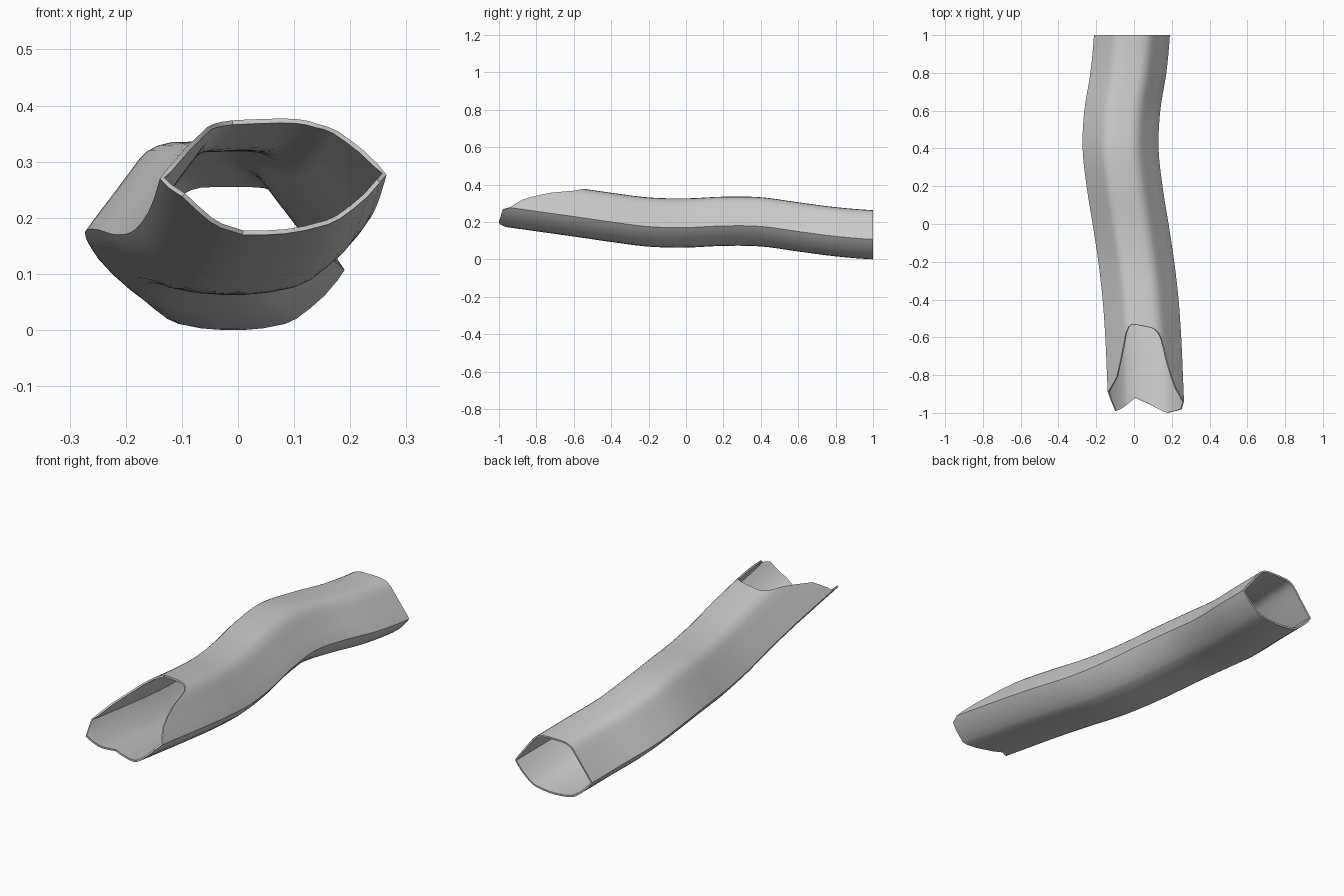
import bpy, bmesh

# Path: (y, centre x, floor z) from front to back
PATH = [(-1.2, .072, .206), (-1, .066, .178), (-.8, .058, .15), (-.6, .049, .122),
        (-.4, .035, .093), (-.2, .012, .068), (0, -.018, .063), (.2, -.05, .072),
        (.4, -.071, .069), (.6, -.062, .042), (.8, -.03, .016), (1, -.011, 0), (1.2, -.005, -.004)]

# Section, counter-clockwise: (x offset, height, y where the torn front rim begins)
SECTION = [(.201, .107, -.94), (.186, .13, -.915), (.162, .161, -.87), (.142, .187, -.81),
           (.121, .215, -.73), (.106, .234, -.65), (.094, .245, -.60), (.078, .255, -.57),
           (.058, .261, -.553), (.03, .263, -.545), (-.02, .263, -.535), (-.055, .262, -.53),
           (-.075, .257, -.545), (-.092, .248, -.58), (-.106, .234, -.64), (-.126, .207, -.72),
           (-.15, .175, -.81), (-.186, .128, -.87), (-.201, .107, -.89),
           (-.188, .086, -.93), (-.165, .061, -.99), (-.14, .039, -.98), (-.115, .02, -.965),
           (-.095, .011, -.95), (-.055, .003, -.92), (-.015, 0, -.94), (.02, 0, -.955),
           (.055, .003, -.975), (.095, .011, -.995), (.115, .02, -1.0), (.14, .039, -.993),
           (.165, .061, -.988), (.188, .088, -.98)]
RINGS = 48


def path_at(y):
    """Smooth (Catmull-Rom) centre x and floor z at a given y."""
    k = min(max(int((y + 1.2) / .2 + 1e-6), 1), len(PATH) - 3)
    t = (y - PATH[k][0]) / .2
    out = []
    for c in (1, 2):
        a, b, d, e = (PATH[k + n][c] for n in (-1, 0, 1, 2))
        out.append(.5 * (2 * b + (d - a) * t + (2 * a - 5 * b + 4 * d - e) * t * t
                         + (3 * b - a - 3 * d + e) * t ** 3))
    return out


# Winding tunnel skin
bm = bmesh.new()
cols = []
for sx, sz, y0 in SECTION:
    col = []
    for j in range(RINGS + 1):
        y = y0 + (1 - y0) * j / RINGS
        cx, cz = path_at(y)
        col.append(bm.verts.new((cx + sx, y, cz + sz)))
    cols.append(col)
for i, a in enumerate(cols):
    b = cols[(i + 1) % len(cols)]
    for j in range(RINGS):
        bm.faces.new((a[j], a[j + 1], b[j + 1], b[j]))
mesh = bpy.data.meshes.new("tunnel_shell")
bm.to_mesh(mesh)
bm.free()
shell = bpy.data.objects.new("tunnel_shell", mesh)
bpy.context.collection.objects.link(shell)

# Wall thickness, inward
bpy.context.view_layer.objects.active = shell
shell.select_set(True)
wall = shell.modifiers.new("wall", 'SOLIDIFY')
wall.thickness = .008
wall.offset = -1
bpy.ops.object.modifier_apply(modifier="wall")
bpy.ops.object.shade_smooth_by_angle(angle=.6)
